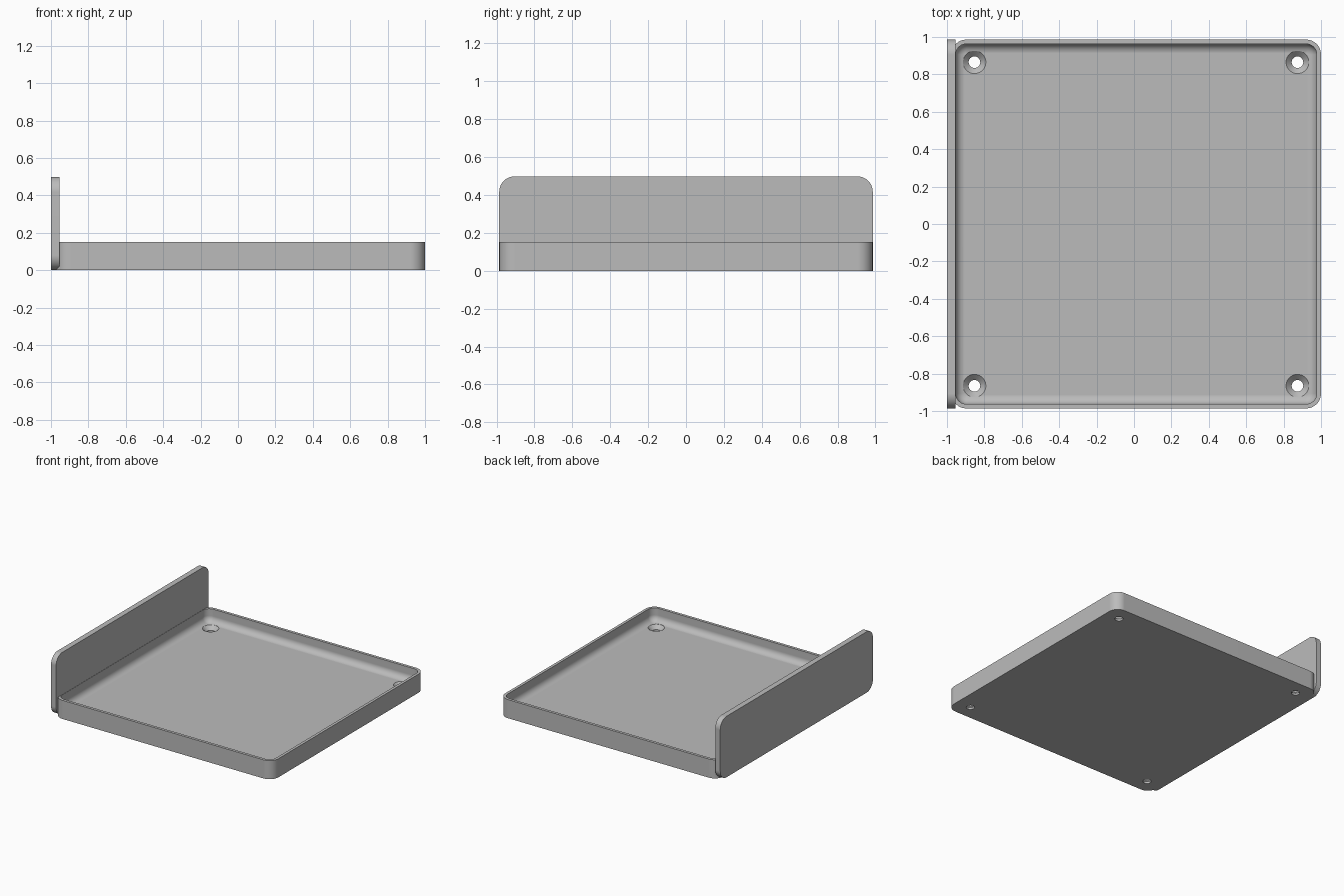
import bpy, bmesh, math
from mathutils import Matrix

cube = bpy.data.objects.get("Cube")
if cube:
    bpy.data.objects.remove(cube, do_unlink=True)

grey = bpy.data.materials.new("plain grey")
grey.use_nodes = True
color = (0.5, 0.5, 0.5, 1)
grey.diffuse_color = color
grey.node_tree.nodes["Principled BSDF"].inputs["Base Color"].default_value = color

# Turns a shape drawn in x, y and stacked in z into one drawn in y, z and stacked in x
SIDEWAYS = Matrix(((0, 0, 1, 0), (1, 0, 0, 0), (0, 1, 0, 0), (0, 0, 0, 1)))


def rounded_ring(x0, x1, y0, y1, radius, z, steps=10):
    """Points of a rounded rectangle at height z."""
    corners = ((x1, y1, -1, -1), (x0, y1, 1, -1), (x0, y0, 1, 1), (x1, y0, -1, 1))
    points = []
    for quarter, (x, y, sx, sy) in enumerate(corners):
        for i in range(steps + 1):
            a = (quarter + i / steps) * math.pi / 2
            points.append((x + radius * (sx + math.cos(a)),
                           y + radius * (sy + math.sin(a)), z))
    return points


def circle(x, y, radius, z):
    return rounded_ring(x - radius, x + radius, y - radius, y + radius, radius, z)


def loft(name, rings, matrix=Matrix()):
    """Closed solid through a stack of matching rings."""
    bm = bmesh.new()
    loops = [[bm.verts.new(p) for p in ring] for ring in rings]
    count = len(loops[0])
    for low, high in zip(loops, loops[1:]):
        for i in range(count):
            j = (i + 1) % count
            bm.faces.new((low[i], low[j], high[j], high[i]))
    bm.faces.new(loops[0][::-1])
    bm.faces.new(loops[-1])
    bmesh.ops.remove_doubles(bm, verts=bm.verts, dist=1e-5)
    bm.transform(matrix)
    bmesh.ops.recalc_face_normals(bm, faces=bm.faces)
    mesh = bpy.data.meshes.new(name)
    bm.to_mesh(mesh)
    bm.free()
    mesh.materials.append(grey)
    obj = bpy.data.objects.new(name, mesh)
    bpy.context.collection.objects.link(obj)
    return obj


def activate(obj):
    bpy.ops.object.select_all(action="DESELECT")
    obj.select_set(True)
    bpy.context.view_layer.objects.active = obj


def drill(obj, cutters):
    """Cuts the holes, then smooths the rounded surfaces."""
    activate(obj)
    for cutter in cutters:
        cutter.hide_render = True
        mod = obj.modifiers.new("hole", "BOOLEAN")
        mod.operation = "DIFFERENCE"
        mod.solver = "EXACT"
        mod.object = cutter
        bpy.ops.object.modifier_apply(modifier=mod.name)
        bpy.data.objects.remove(cutter, do_unlink=True)
    bpy.ops.object.shade_smooth_by_angle(angle=math.radians(30))
    normals = obj.modifiers.new("flat areas", "WEIGHTED_NORMAL")
    normals.keep_sharp = True


# Tray: outer wall, thin rim, inner wall and filleted floor
LEFT, RIGHT, HALF, HEIGHT = -0.976, 1.0, 0.986, 0.152
WALL, CORNER, FLOOR, FILLET = 0.023, 0.08, 0.045, 0.05


def tray_ring(inset, z):
    return rounded_ring(LEFT + inset, RIGHT - inset, -HALF + inset, HALF - inset,
                        max(CORNER - inset, 0.005), z)


rings = [tray_ring(0, 0), tray_ring(0, HEIGHT), tray_ring(WALL, HEIGHT)]
for i in range(9):
    a = i / 8 * math.pi / 2
    rings.append(tray_ring(WALL + FILLET * (1 - math.cos(a)),
                           FLOOR + FILLET * (1 - math.sin(a))))
tray = loft("tray", rings)

# Countersunk screw holes in the floor corners
sinks = []
for x in (-0.853, 0.874):
    for y in (-0.865, 0.865):
        profile = ((0.031, -0.02), (0.031, 0.015), (0.061, FLOOR), (0.061, 0.07))
        sinks.append(loft("screw_hole_cutter", [circle(x, y, r, z) for r, z in profile]))
drill(tray, sinks)

# Upright side plate with a row of round holes
plate = loft("side_plate", [rounded_ring(-HALF, HALF, 0, 0.498, CORNER, x)
                            for x in (-1, -0.955)], SIDEWAYS)
holes = [loft("plate_hole_cutter",
              [circle((i - 3.5) * 0.247, 0.375, 0.055, x) for x in (-1.1, -0.9)], SIDEWAYS)
         for i in range(8)]
drill(plate, holes)
